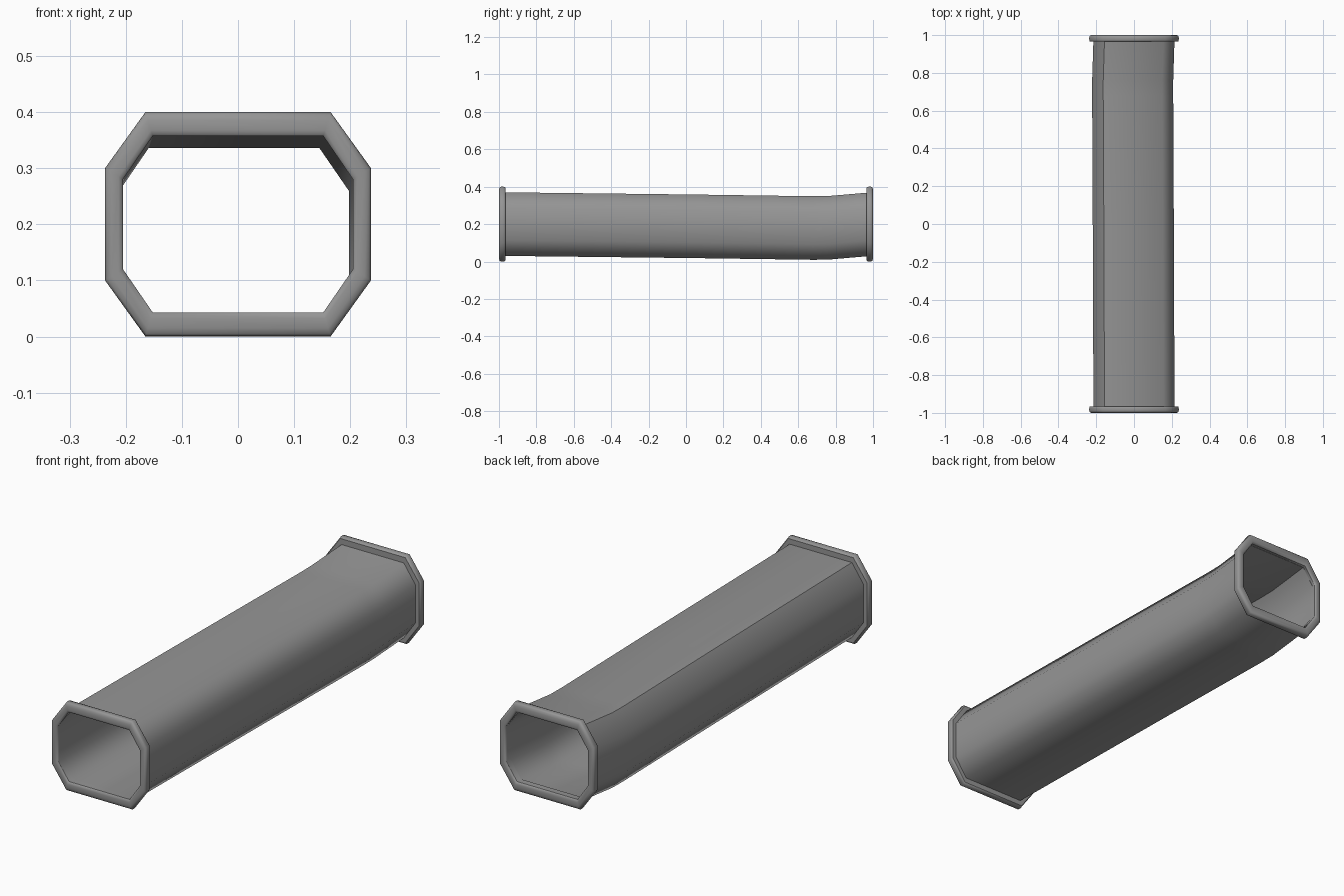
import bpy
import bmesh
from mathutils import Vector

cube = bpy.data.objects.get("Cube")
if cube:
    bpy.data.objects.remove(cube)

grey = bpy.data.materials.new("duct grey")
grey.use_nodes = True
colour = (0.3, 0.3, 0.3, 1)
grey.diffuse_color = colour
grey.node_tree.nodes["Principled BSDF"].inputs["Base Color"].default_value = colour

MID = 0.2          # height of the duct axis
RIM_DEPTH = 0.035


def octagon(t, y, dx=0.0, dz=0.0):
    """Chamfered rectangle; t runs from the bore (0) to the rim's outside (1)."""
    ax, az = 0.152 + 0.013 * t, 0.157 + 0.043 * t
    bx, bz = 0.205 + 0.032 * t, 0.08 + 0.02 * t
    quarter = [(bx, bz), (ax, az)]
    pts = quarter + [(-x, z) for x, z in reversed(quarter)]
    pts += [(-x, -z) for x, z in pts]
    return [Vector((x + dx, y, z + dz + MID)) for x, z in pts]


def loft(name, rings, closed=False, sharp_rings=(), seam=None):
    """Skin a list of octagon rings, smooth except on chosen rings and one seam."""
    bm = bmesh.new()
    loops = [[bm.verts.new(p) for p in ring] for ring in rings]
    pairs = list(zip(loops, loops[1:]))
    if closed:
        pairs.append((loops[-1], loops[0]))
    for a, b in pairs:
        for i in range(len(a)):
            j = (i + 1) % len(a)
            bm.faces.new((a[i], a[j], b[j], b[i])).smooth = True
        if seam is not None:
            bm.edges.get((a[seam], b[seam])).smooth = False
    for r in sharp_rings:
        for i, v in enumerate(loops[r]):
            bm.edges.get((v, loops[r][i - 1])).smooth = False
    bmesh.ops.recalc_face_normals(bm, faces=bm.faces)
    mesh = bpy.data.meshes.new(name)
    bm.to_mesh(mesh)
    bm.free()
    mesh.materials.append(grey)
    obj = bpy.data.objects.new(name, mesh)
    bpy.context.collection.objects.link(obj)
    return obj


# Duct body: a thin walled tube that sags towards the back, then kicks up
stations = [(-0.98, 0, 0), (0.05, -0.004, -0.012), (0.68, -0.007, -0.021),
            (0.76, -0.007, -0.02), (0.98, 0, -0.001)]
outer = [octagon(0.3, y, dx, dz) for y, dx, dz in stations]
inner = [octagon(0, y, dx, dz) for y, dx, dz in reversed(stations)]
n = len(stations)
loft("duct_body", outer + inner, closed=True,
     sharp_rings=(0, n - 1, n, 2 * n - 1), seam=2)

# End rims: rounded collars, profile given as (outwards, depth from the end)
profile = [(0, RIM_DEPTH), (0, 0.007), (0.08, 0.002), (0.25, 0), (0.65, 0),
           (0.88, 0.003), (0.97, 0.007), (1, 0.013), (1, 0.024),
           (0.96, 0.031), (0.85, RIM_DEPTH)]
for name, side in (("front_rim", -1), ("back_rim", 1)):
    rings = [octagon(t, side * (1 - d)) for t, d in profile]
    loft(name, rings, closed=True, sharp_rings=(0, 1, len(profile) - 1))
